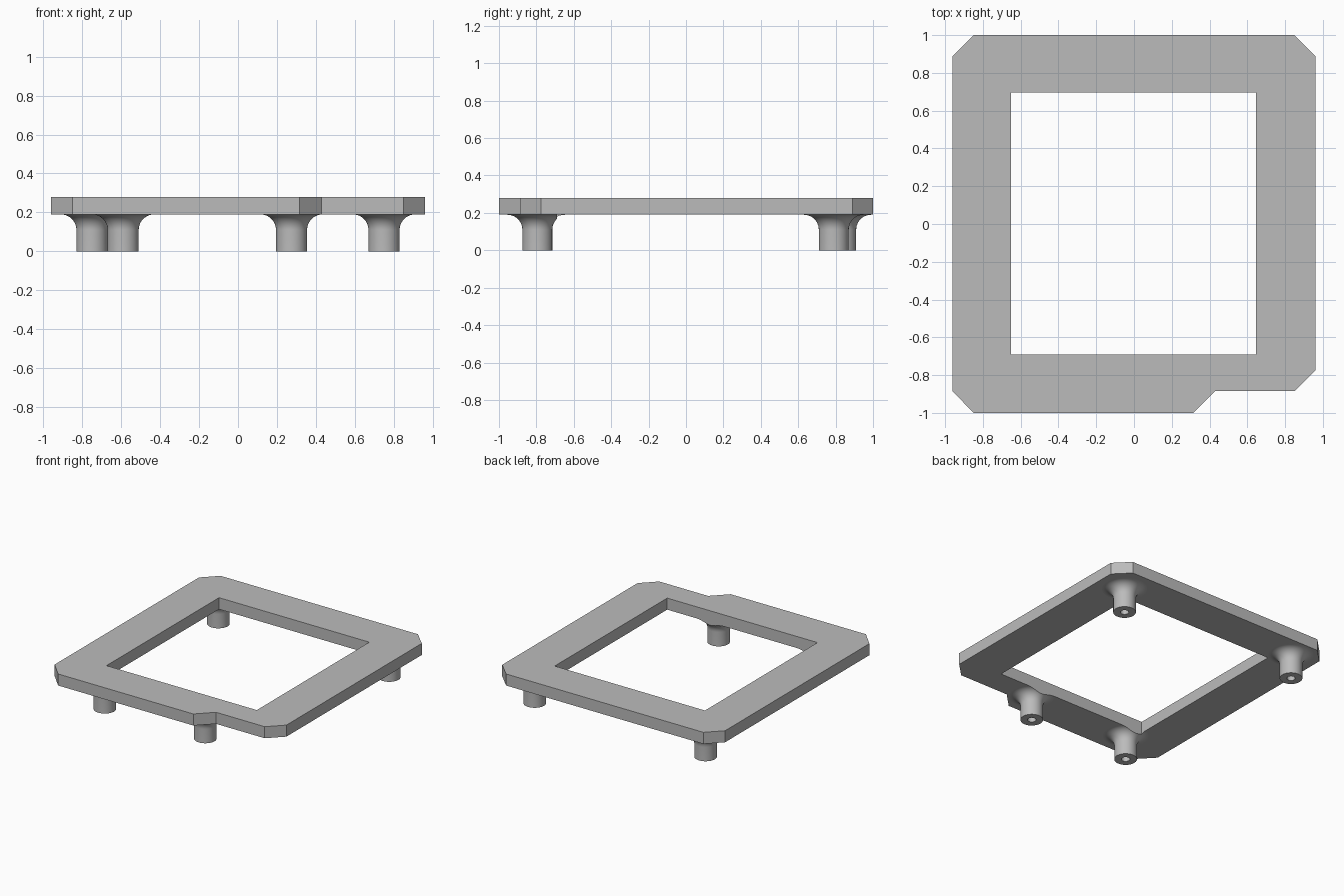
import bpy, bmesh, math
from mathutils import Vector

if "Cube" in bpy.data.objects:
    bpy.data.objects.remove(bpy.data.objects["Cube"])

PLATE_Z, TOP_Z = 0.19, 0.28

grey = bpy.data.materials.new("plain grey")
grey.use_nodes = True
grey.diffuse_color = (0.5, 0.5, 0.5, 1)
grey.node_tree.nodes["Principled BSDF"].inputs["Base Color"].default_value = (0.5, 0.5, 0.5, 1)


def add_object(name, bm):
    bmesh.ops.recalc_face_normals(bm, faces=bm.faces)
    mesh = bpy.data.meshes.new(name)
    bm.to_mesh(mesh)
    bm.free()
    mesh.materials.append(grey)
    obj = bpy.data.objects.new(name, mesh)
    bpy.context.collection.objects.link(obj)
    return obj


def prism(name, outline, z0, z1):
    bm = bmesh.new()
    face = bm.faces.new([bm.verts.new((x, y, z0)) for x, y in outline])
    ext = bmesh.ops.extrude_face_region(bm, geom=[face])
    top = [v for v in ext["geom"] if isinstance(v, bmesh.types.BMVert)]
    bmesh.ops.translate(bm, verts=top, vec=(0, 0, z1 - z0))
    return add_object(name, bm)


def activate(obj):
    bpy.ops.object.select_all(action='DESELECT')
    obj.select_set(True)
    bpy.context.view_layer.objects.active = obj


def cut_opening(obj):
    mod = obj.modifiers.new("opening", 'BOOLEAN')
    mod.operation = 'DIFFERENCE'
    mod.solver = 'EXACT'
    mod.object = cutter
    activate(obj)
    bpy.ops.object.modifier_apply(modifier=mod.name)


def leg(name, x, y, radius=0.08, fillet=0.08, bore=0.03, depth=0.15):
    # Bored post whose flared top meets the plate
    profile = [(0, depth), (bore, depth), (bore, 0), (radius, 0)]
    for i in range(13):
        a = math.pi / 2 * i / 12
        profile.append((radius + fillet * (1 - math.cos(a)),
                        PLATE_Z - fillet * (1 - math.sin(a))))
    profile.append((0, PLATE_Z))
    bm = bmesh.new()
    verts = [bm.verts.new((r, 0, z)) for r, z in profile]
    edges = [bm.edges.new(pair) for pair in zip(verts, verts[1:])]
    bmesh.ops.spin(bm, geom=verts + edges, cent=(0, 0, 0), axis=(0, 0, 1),
                   angle=math.tau, steps=48, use_duplicate=False)
    bmesh.ops.remove_doubles(bm, verts=bm.verts, dist=0.0001)
    bmesh.ops.translate(bm, verts=bm.verts, vec=Vector((x, y, 0)))
    obj = add_object(name, bm)
    cut_opening(obj)
    activate(obj)
    bpy.ops.object.shade_smooth_by_angle(angle=math.radians(30))


# Rectangular opening
cutter = prism("opening_cutter",
               [(-0.65, -0.69), (0.645, -0.69), (0.645, 0.695), (-0.65, 0.695)], -0.2, 0.6)
cutter.hide_render = True

# Flat frame with clipped corners and a front step
frame = prism("frame_plate",
              [(-0.96, -0.885), (-0.85, -1), (0.315, -1), (0.43, -0.885), (0.85, -0.885),
               (0.96, -0.775), (0.96, 0.89), (0.85, 1), (-0.85, 1), (-0.96, 0.89)],
              PLATE_Z, TOP_Z)
cut_opening(frame)

# Four mounting legs
leg("front_right_leg", -0.59, -0.795)
leg("front_left_leg", 0.275, -0.795)
leg("back_left_leg", 0.75, 0.79)
leg("back_right_leg", -0.75, 0.83)

bpy.data.objects.remove(cutter)
